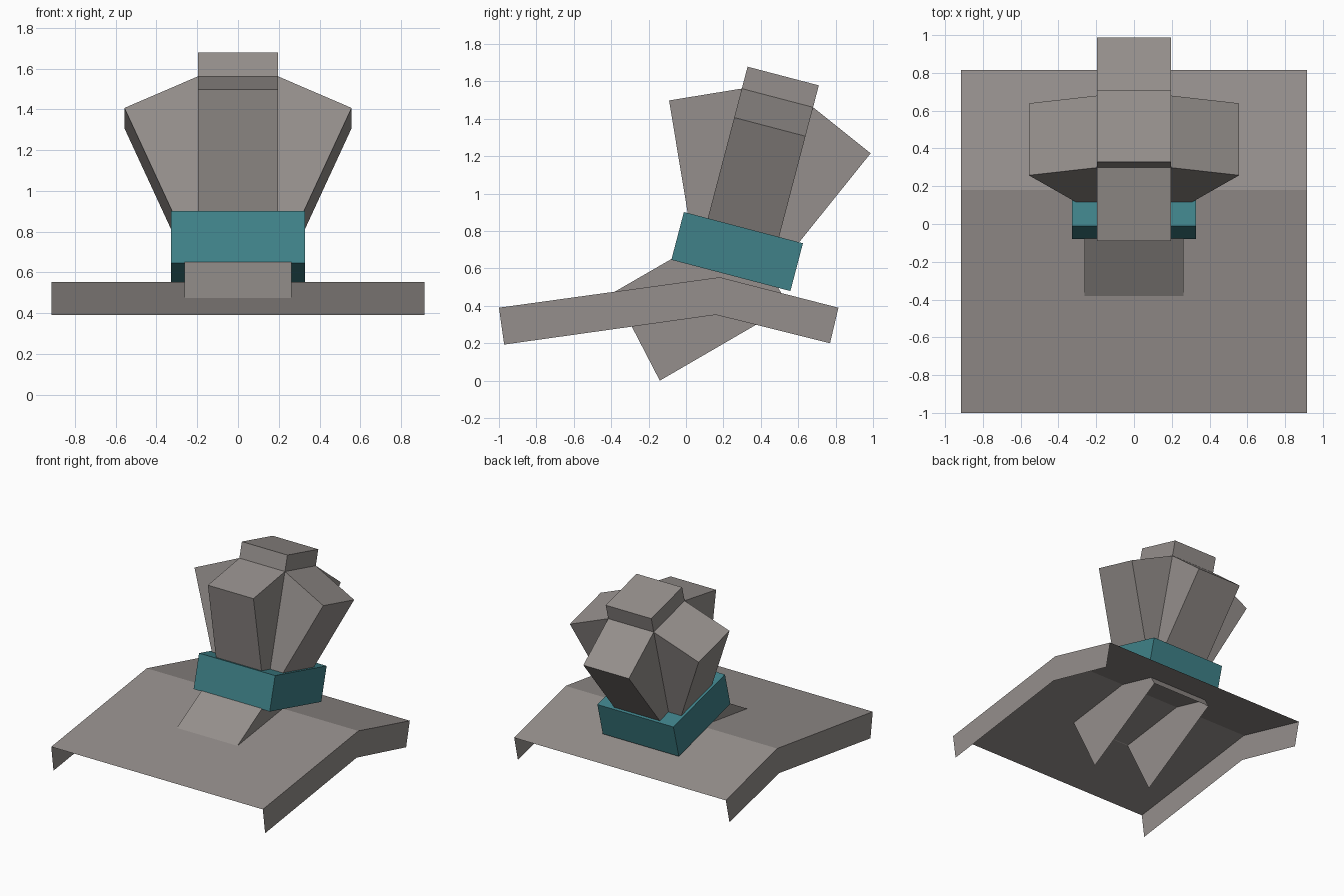
import bpy, bmesh, math
from mathutils import Matrix, Vector

if "Cube" in bpy.data.objects:
    bpy.data.objects.remove(bpy.data.objects["Cube"])


def material(name, rgb):
    m = bpy.data.materials.new(name)
    m.diffuse_color = (*rgb, 1)
    m.use_nodes = True
    m.node_tree.nodes["Principled BSDF"].inputs["Base Color"].default_value = m.diffuse_color
    return m


STONE = material("warm grey", (0.30, 0.275, 0.262))
TEAL = material("teal", (0.05, 0.222, 0.25))


def strip(name, top, bottom, half, mat, skip=()):
    """Bend a sheet along a (y, z) line and hang a wall on each side.
    Edges between consecutive outline points become faces unless skipped."""
    outline = top + bottom[::-1]
    n = len(outline)
    bm = bmesh.new()
    right = [bm.verts.new((half, y, z)) for y, z in outline]
    left = [bm.verts.new((-half, y, z)) for y, z in outline]
    t = len(top)
    # side walls in quads, so that bent bands stay clean
    for side in (right, left):
        if len(top) == len(bottom):
            for i in range(t - 1):
                bm.faces.new((side[i], side[i + 1], side[n - 2 - i], side[n - 1 - i]))
        else:
            bm.faces.new(side)
    for i in range(n):
        if i not in skip:
            j = (i + 1) % n
            bm.faces.new((right[i], right[j], left[j], left[i]))
    bmesh.ops.recalc_face_normals(bm, faces=bm.faces)
    return finish(name, bm, mat)


def finish(name, bm, mat, matrix=None):
    me = bpy.data.meshes.new(name)
    bm.to_mesh(me)
    bm.free()
    me.materials.append(mat)
    ob = bpy.data.objects.new(name, me)
    bpy.context.collection.objects.link(ob)
    if matrix is not None:
        me.transform(matrix)
    return ob


# Tilted frame shared by the collar and the flared tower
TILT = Matrix.Translation((0, 0.307, 0.818)) @ Matrix.Rotation(math.radians(-14.7), 4, 'X')


def tilted_box(name, half, z0, z1, mat):
    bm = bmesh.new()
    bmesh.ops.create_cube(bm, size=1)
    for v in bm.verts:
        v.co = Vector((v.co.x * 2 * half, v.co.y * 2 * half, z1 if v.co.z > 0 else z0))
    return finish(name, bm, mat, TILT)


def flared_slab(name, turn):
    """Slab with a flared hexagonal outline; two of them cross at right angles."""
    half = [(0.308, 0), (0.557, 0.557), (0.197, 0.717)]
    outline = half + [(-x, z) for x, z in half[::-1]]
    bm = bmesh.new()
    face = bm.faces.new([bm.verts.new((x, -0.197, z)) for x, z in outline])
    ext = bmesh.ops.extrude_face_region(bm, geom=[face], use_keep_orig=True)
    moved = [g for g in ext["geom"] if isinstance(g, bmesh.types.BMVert)]
    bmesh.ops.translate(bm, verts=moved, vec=(0, 0.394, 0))
    bmesh.ops.recalc_face_normals(bm, faces=bm.faces)
    return finish(name, bm, STONE, TILT @ Matrix.Rotation(turn, 4, 'Z'))


# Folded base sheet, open at front, back and underneath
strip("base_sheet",
      [(-1.0, 0.39), (0.18, 0.553), (0.815, 0.39)],
      [(-0.972, 0.193), (0.16, 0.352), (0.77, 0.2)],
      0.915, STONE, skip=(2, 3, 4, 5))

# Sloping saddle through the base, open at front and underneath
strip("saddle",
      [(-0.385, 0.473), (0.285, 0.86), (0.549, 0.40)],
      [(-0.14, 0.0)],
      0.262, STONE, skip=(2, 3))

# Square collar
tilted_box("collar", 0.329, -0.264, 0.0, TEAL)

# Flared tower with its cap
flared_slab("tower_side_wings", 0)
flared_slab("tower_front_back_wings", math.pi / 2)
tilted_box("tower_cap", 0.197, 0.70, 0.838, STONE)
